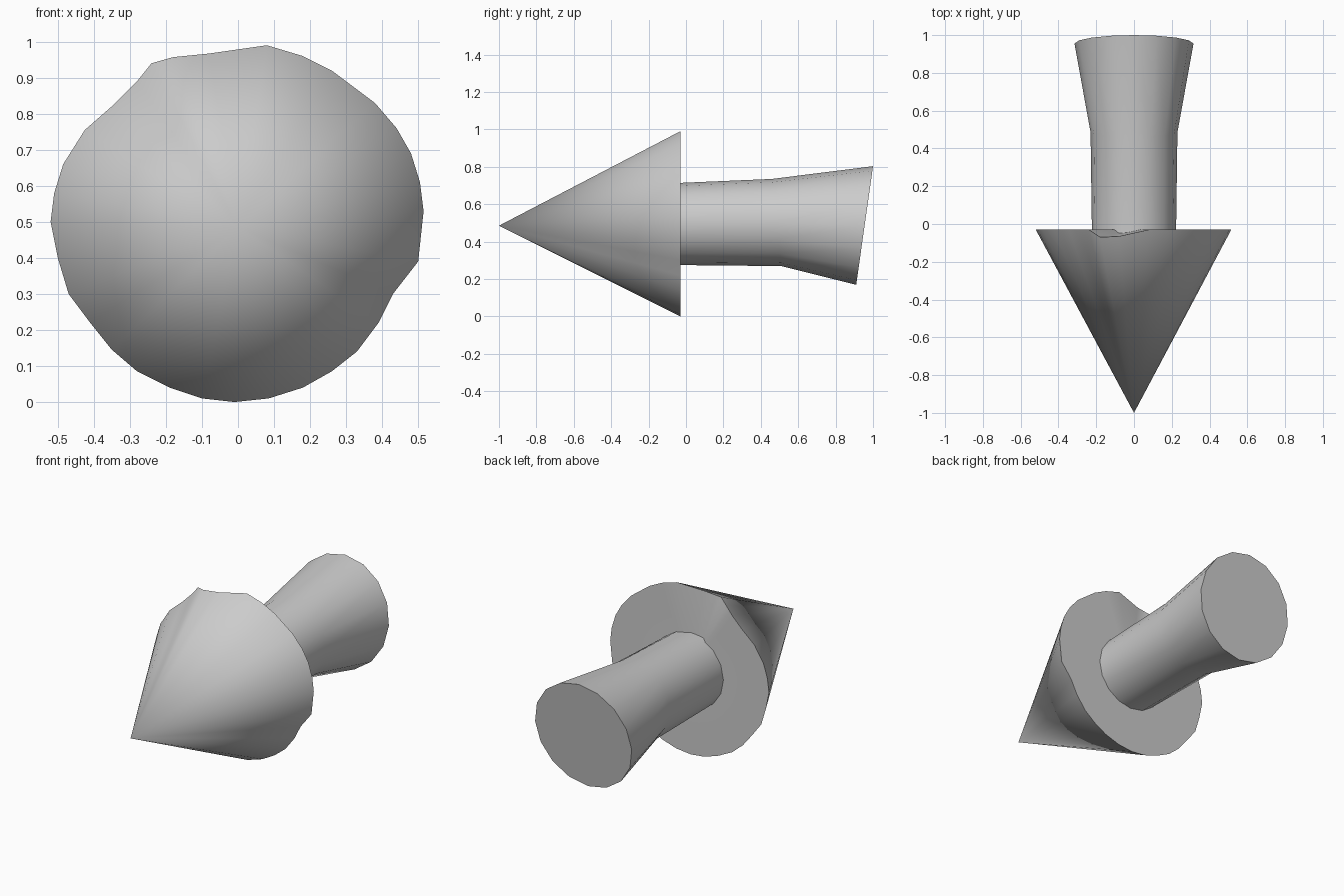
import bpy, bmesh, math

if "Cube" in bpy.data.objects:
    bpy.data.objects.remove(bpy.data.objects["Cube"])


def finish(name, bm, angle):
    """Turn a bmesh into a smooth-shaded object with sharp rims."""
    bmesh.ops.recalc_face_normals(bm, faces=bm.faces[:])
    mesh = bpy.data.meshes.new(name)
    bm.to_mesh(mesh)
    bm.free()
    obj = bpy.data.objects.new(name, mesh)
    bpy.context.collection.objects.link(obj)
    bpy.ops.object.select_all(action='DESELECT')
    obj.select_set(True)
    bpy.context.view_layer.objects.active = obj
    bpy.ops.object.shade_smooth_by_angle(angle=math.radians(angle))
    return obj


# Arrow head: slightly worn cone outline (x, z) fanned to a tip
BASE_Y = -0.03
outline = [
    (.08, .99), (.18, .96), (.26, .92), (.38, .83), (.44, .76), (.48, .69),
    (.505, .61), (.515, .53), (.5, .39), (.43, .30), (.39, .22), (.33, .14),
    (.26, .085), (.18, .04), (.085, .01), (-.01, 0), (-.1, .01), (-.19, .04),
    (-.28, .085), (-.35, .145), (-.41, .22), (-.47, .3), (-.5, .4), (-.52, .5),
    (-.51, .58), (-.485, .66), (-.425, .755), (-.345, .825), (-.28, .89),
    (-.24, .94), (-.18, .957), (-.08, .967)]
chipped = {len(outline) - 2: -.07, len(outline) - 1: -.065}  # nick in the top rim

bm = bmesh.new()
tip = bm.verts.new((0, -1, .485))
hub = bm.verts.new((0, BASE_Y, .49))
rim = [bm.verts.new((x, chipped.get(i, BASE_Y), z)) for i, (x, z) in enumerate(outline)]
for a, b in zip(rim, rim[1:] + rim[:1]):
    bm.faces.new((tip, a, b))
    bm.faces.new((hub, b, a))
finish("arrow_head", bm, 45)

# Shaft: rings of (centre y, centre z, half width, half height, y lean at top)
SIDES = 16
sections = [(-.10, .493, .222, .218, 0),
            (.485, .502, .23, .233, -.025),
            (.955, .486, .315, .317, .045)]
bm = bmesh.new()
rings = []
for y, z, rx, rz, lean in sections:
    ring = []
    for i in range(SIDES):
        t = 2 * math.pi * i / SIDES
        s = math.sin(t)
        ring.append(bm.verts.new((rx * math.cos(t), y + lean * s, z + rz * s)))
    rings.append(ring)
for lower, upper in zip(rings, rings[1:]):
    for i in range(SIDES):
        j = (i + 1) % SIDES
        bm.faces.new((lower[i], lower[j], upper[j], upper[i]))
bm.faces.new(rings[0])
bm.faces.new(rings[-1])
finish("arrow_shaft", bm, 40)
